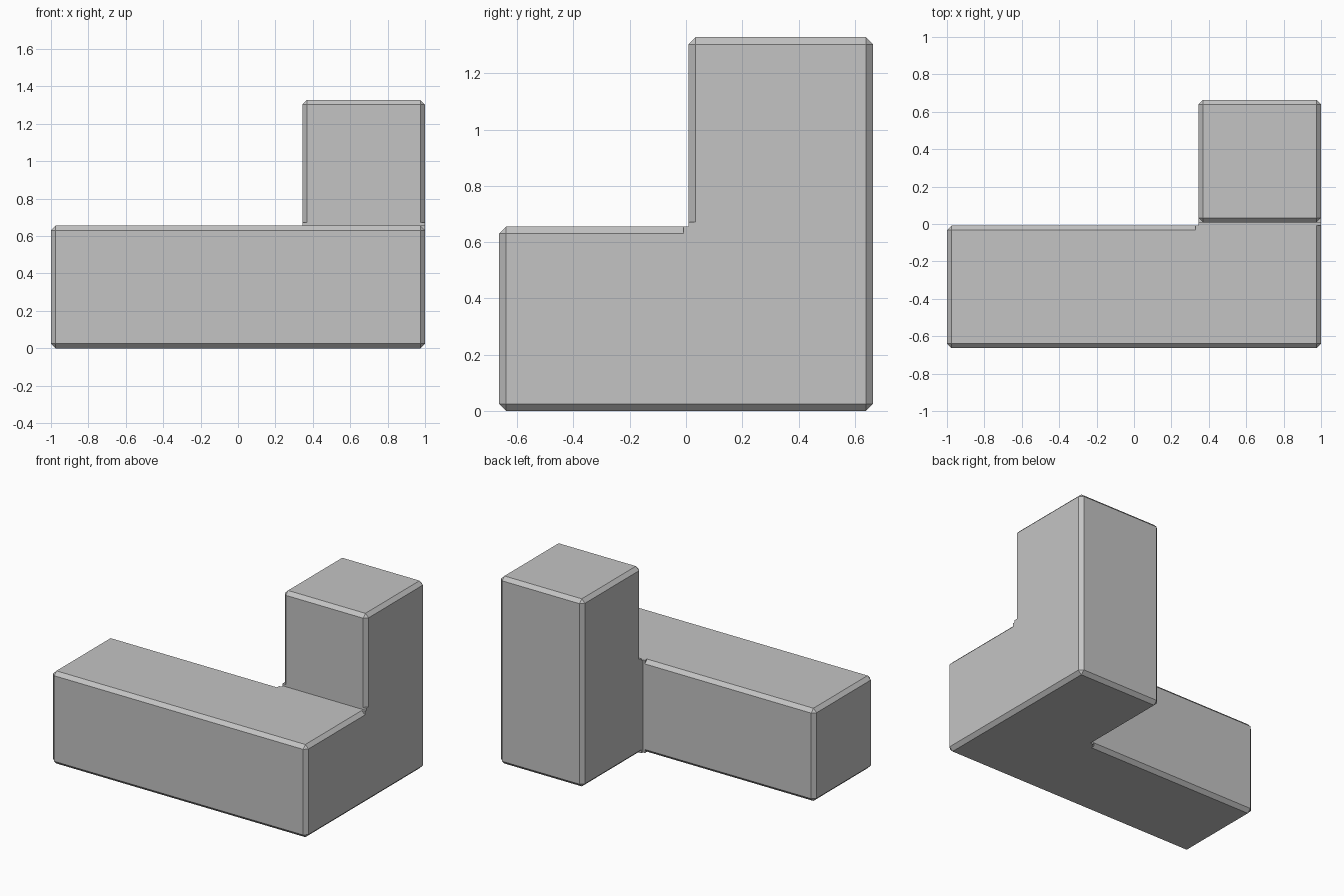
import bpy
import bmesh
from mathutils import Vector

cube = bpy.data.objects.get("Cube")
if cube:
    bpy.data.objects.remove(cube, do_unlink=True)

CELL = 0.672      # grid pitch of the piece
GAP = 0.008       # clearance on every face
CHAMFER = 0.025
DEEP = 0.04       # how far fillers reach into the body

grey = bpy.data.materials.new("plain grey")
grey.use_nodes = True
colour = (0.55, 0.55, 0.55, 1)
grey.diffuse_color = colour
grey.node_tree.nodes["Principled BSDF"].inputs["Base Color"].default_value = colour


def block(name, low, high, chamfer=0.0):
    """Axis-aligned box between two corners, with optional chamfered edges."""
    low, high = Vector(low), Vector(high)
    bm = bmesh.new()
    bmesh.ops.create_cube(bm, size=1)
    for v in bm.verts:
        v.co = (low + high) / 2 + v.co * (high - low)
    if chamfer:
        bmesh.ops.bevel(bm, geom=bm.edges[:], offset=chamfer, segments=1,
                        affect='EDGES', profile=0.5)
    mesh = bpy.data.meshes.new(name)
    bm.to_mesh(mesh)
    bm.free()
    mesh.materials.append(grey)
    obj = bpy.data.objects.new(name, mesh)
    bpy.context.collection.objects.link(obj)
    return obj


half = CELL - GAP            # outer half depth
level = CELL - 2 * GAP       # top of the lower layer
left = 1 - level             # inner side of the upright
top = 2 * half

# Long bar, its branch to the back, and the upright column
piece = block("puzzle_piece", (-1, -half, 0), (1, -GAP, level), CHAMFER)
parts = [
    block("branch", (left, -half, 0), (1, half, level), CHAMFER),
    block("upright", (left, GAP, 0), (1, half, top), CHAMFER),
    # Square fillers where chamfers stop short of the inner corners
    block("upright_joint", (left, -GAP, CHAMFER), (1, DEEP - GAP, level)),
    block("upright_foot", (left, GAP, level - DEEP), (1, GAP + CHAMFER, CELL)),
    block("branch_joint", (left - 2 * GAP, -DEEP, 0), (left + CHAMFER, -GAP, level)),
    block("branch_foot", (left, -DEEP, 0), (left + CHAMFER, GAP, level)),
]

# Fuse everything into one solid
for part in parts:
    mod = piece.modifiers.new("join_" + part.name, 'BOOLEAN')
    mod.operation = 'UNION'
    mod.solver = 'EXACT'
    mod.object = part
bpy.context.view_layer.update()
graph = bpy.context.evaluated_depsgraph_get()
solid = bpy.data.meshes.new_from_object(piece.evaluated_get(graph))
piece.modifiers.clear()
piece.data = solid
for part in parts:
    bpy.data.objects.remove(part, do_unlink=True)
solid.materials.clear()
solid.materials.append(grey)
for face in solid.polygons:
    face.material_index = 0
    face.use_smooth = False
